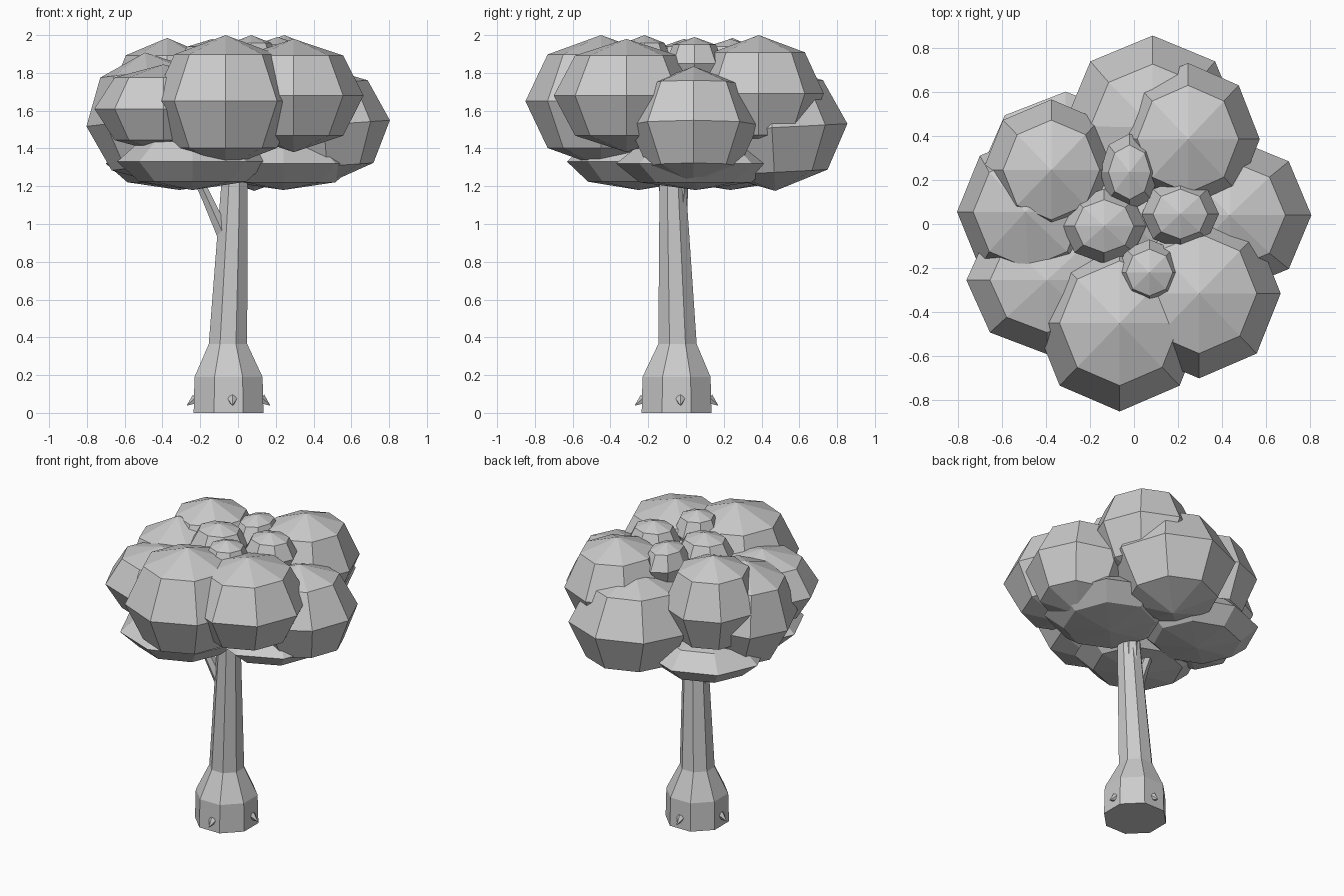
import bpy, math
from mathutils import Matrix, Vector

cube = bpy.data.objects.get("Cube")
if cube:
    bpy.data.objects.remove(cube)

grey = bpy.data.materials.new("plain_grey")
grey.use_nodes = True
colour = (0.6, 0.6, 0.6, 1)
grey.diffuse_color = colour
grey.node_tree.nodes["Principled BSDF"].inputs["Base Color"].default_value = colour


def finish(name):
    obj = bpy.context.object
    obj.name = obj.data.name = name
    obj.data.materials.append(grey)
    return obj


def clump(name, centre, radii, tilt=(0, 0)):
    """Faceted ball of leaves with eight sides, tilted in degrees about x and y."""
    bpy.ops.mesh.primitive_uv_sphere_add(segments=8, ring_count=4, radius=1)
    obj = finish(name)
    obj.data.transform(Matrix.Diagonal((*radii, 1)))
    obj.location = centre
    obj.rotation_euler = (math.radians(tilt[0]), math.radians(tilt[1]), 0)


def tube(name, rings, sides=8):
    """Capped loft through (x, y, z, radius) rings."""
    verts, faces = [], []
    for x, y, z, r in rings:
        for i in range(sides):
            a = math.tau * (i + 0.5) / sides
            verts.append((x + r * math.cos(a), y + r * math.sin(a), z))
    for k in range(len(rings) - 1):
        for i in range(sides):
            j = (i + 1) % sides
            a, b = k * sides, (k + 1) * sides
            faces.append((a + i, a + j, b + j, b + i))
    faces.append(tuple(reversed(range(sides))))
    faces.append(tuple(range(len(verts) - sides, len(verts))))
    mesh = bpy.data.meshes.new(name)
    mesh.from_pydata(verts, [], faces)
    mesh.materials.append(grey)
    obj = bpy.data.objects.new(name, mesh)
    bpy.context.collection.objects.link(obj)


# Trunk with a flared foot, and its branches
tube("trunk", [(-0.05, -0.05, 0, 0.2), (-0.05, -0.05, 0.19, 0.195),
               (-0.053, -0.045, 0.365, 0.11), (-0.02, -0.07, 1.19, 0.076),
               (-0.02, -0.07, 1.5, 0.06)])
tube("left_fork", [(-0.02, -0.05, 0.95, 0.05), (0.0, -0.02, 1.35, 0.04)], 6)
tube("side_branch", [(-0.07, -0.07, 0.93, 0.045), (-0.16, -0.1, 1.13, 0.035),
                     (-0.24, -0.13, 1.3, 0.03)], 6)

# Four thorns around the foot
for i, side in enumerate(("left", "back", "right", "front")):
    a = i * math.pi / 2
    out = Vector((math.cos(a), math.sin(a), 0))
    across = Vector((-out.y, out.x, 0))
    tip = out * 0.05 - Vector((0, 0, 0.035))
    bpy.ops.mesh.primitive_cone_add(vertices=5, radius1=0.029, depth=tip.length)
    thorn = finish(side + "_thorn")
    thorn.rotation_euler = tip.to_track_quat("Z", "Y").to_euler()
    thorn.location = (Vector((-0.05, -0.05, 0.073)) + out * 0.172
                      + across * (0.02 if side in ("left", "front") else 0) + tip / 2)

# Main ring of leaves
clump("front_leaves", (-0.065, -0.45, 1.65), (0.385, 0.4, 0.35))
clump("front_left_leaves", (0.295, -0.315, 1.68), (0.37, 0.385, 0.3))
clump("back_left_leaves", (0.245, 0.385, 1.69), (0.325, 0.345, 0.31))
clump("back_leaves", (0.085, 0.455, 1.51), (0.4, 0.4, 0.335), (3, 0))
clump("back_right_leaves", (-0.375, 0.245, 1.67), (0.31, 0.32, 0.315))
clump("front_right_leaves", (-0.395, -0.255, 1.61), (0.365, 0.335, 0.235))
clump("left_leaves", (0.455, 0.04, 1.525), (0.35, 0.345, 0.31), (0, -4))
clump("right_leaves", (-0.45, 0.055, 1.56), (0.355, 0.36, 0.35), (0, -7))
clump("inner_leaves", (0, 0, 1.55), (0.4, 0.4, 0.3))

# Flattened lower leaves
clump("lower_front_right_leaves", (-0.24, -0.25, 1.33), (0.4, 0.38, 0.15))
clump("lower_left_leaves", (0.24, 0.05, 1.32), (0.39, 0.42, 0.14))
clump("lower_back_right_leaves", (-0.31, 0.235, 1.32), (0.39, 0.365, 0.14))

# Small crown leaves
clump("crown_back", (-0.02, 0.235, 1.84), (0.135, 0.175, 0.14))
clump("crown_right", (-0.135, -0.01, 1.84), (0.19, 0.17, 0.14))
clump("crown_left", (0.21, 0.045, 1.85), (0.175, 0.16, 0.14))
clump("crown_front", (0.07, -0.22, 1.86), (0.15, 0.15, 0.14))
